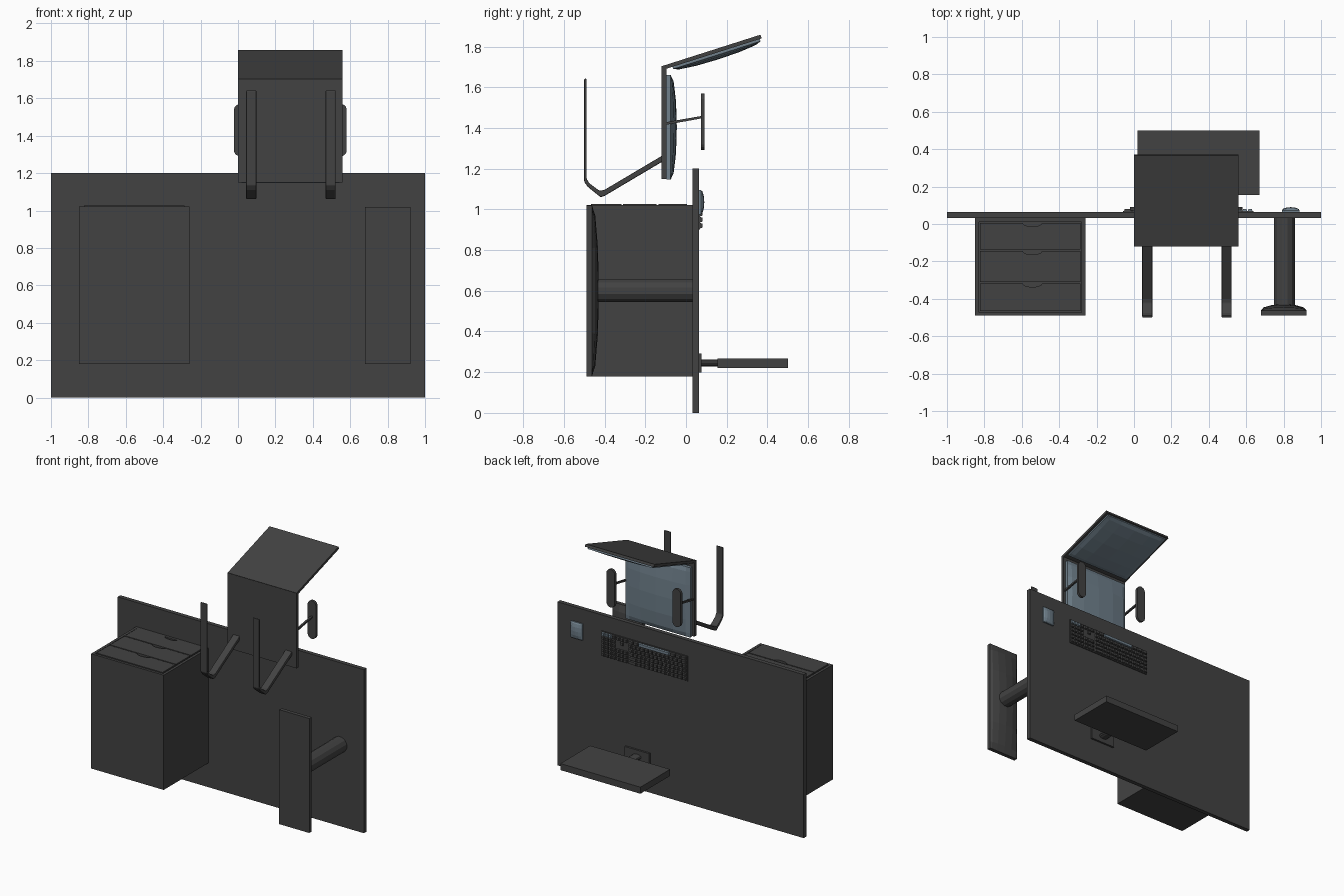
import bpy, bmesh, math
from mathutils import Vector

if "Cube" in bpy.data.objects:
    bpy.data.objects.remove(bpy.data.objects["Cube"])


def material(name, rgb):
    m = bpy.data.materials.new(name)
    m.diffuse_color = (*rgb, 1)
    m.use_nodes = True
    m.node_tree.nodes["Principled BSDF"].inputs["Base Color"].default_value = m.diffuse_color
    return m


DARK = material("charcoal", (0.055, 0.055, 0.055))
BLUE = material("blue grey", (0.16, 0.215, 0.26))


def finish(name, bm, *mats):
    bmesh.ops.recalc_face_normals(bm, faces=bm.faces)
    me = bpy.data.meshes.new(name)
    bm.to_mesh(me)
    bm.free()
    for m in mats:
        me.materials.append(m)
    ob = bpy.data.objects.new(name, me)
    bpy.context.collection.objects.link(ob)
    return ob


def add_box(bm, x, y, z, mat=0):
    vs = bmesh.ops.create_cube(bm, size=1)["verts"]
    for v in vs:
        v.co = [r[0] + (c + 0.5) * (r[1] - r[0]) for c, r in zip(v.co, (x, y, z))]
    for f in {f for v in vs for f in v.link_faces}:
        f.material_index = mat
    return vs


def box(name, x, y, z, mat=DARK):
    bm = bmesh.new()
    add_box(bm, x, y, z)
    return finish(name, bm, mat)


def prism(name, pts, axis, lo, hi, mat=DARK):
    """Extrude a 2D outline along x (points y,z), y (x,z) or z (x,y)."""
    def place(p, h):
        c = list(p)
        c.insert("xyz".index(axis), h)
        return c
    bm = bmesh.new()
    a = [bm.verts.new(place(p, lo)) for p in pts]
    b = [bm.verts.new(place(p, hi)) for p in pts]
    bm.faces.new(a)
    bm.faces.new(b)
    for i in range(len(pts)):
        j = (i + 1) % len(pts)
        bm.faces.new((a[i], a[j], b[j], b[i]))
    return finish(name, bm, mat)


def pillow(name, centre, u, v, n, base, bulge, mat):
    """Padded slab: half-size vectors u, v; rises along n, domed in flat facets."""
    c, u, v, n = map(Vector, (centre, u, v, n))
    steps = (-1, -0.88, -0.5, 0, 0.5, 0.88, 1)
    k = len(steps)
    bm = bmesh.new()
    g = []
    for s in steps:
        for t in steps:
            h = base + bulge * math.sqrt((1 - s * s) * (1 - t * t))
            g.append(bm.verts.new(c + u * s + v * t + n * h))
    for i in range(k - 1):
        for j in range(k - 1):
            bm.faces.new((g[i * k + j], g[i * k + j + 1], g[(i + 1) * k + j + 1], g[(i + 1) * k + j]))
    rim = [e for e in bm.edges if e.is_boundary]
    new = bmesh.ops.extrude_edge_only(bm, edges=rim)["geom"]
    for w in new:
        if isinstance(w, bmesh.types.BMVert):
            w.co -= n * base
    bmesh.ops.holes_fill(bm, edges=[e for e in bm.edges if e.is_boundary])
    return finish(name, bm, mat)


def circle(cx, cz, r, n):
    return [(cx + r * math.cos(math.tau * (i + .5) / n), cz + r * math.sin(math.tau * (i + .5) / n))
            for i in range(n)]


# Desk top (the desk lies on its long edge, its upper side facing +y)
box("desk_top", (-1, 1), (0.032, 0.063), (0, 1.2))

# Drawer cabinet: body, raised rim and three drawer fronts with finger notches
box("cabinet_body", (-0.85, -0.26), (-0.49, 0.032), (0.18, 1.005))
for n, x, y in (("left", (-0.85, -0.83), (-0.49, 0.032)), ("right", (-0.28, -0.26), (-0.49, 0.032)),
                ("bottom", (-0.83, -0.28), (-0.49, -0.472)), ("top", (-0.83, -0.28), (0.012, 0.032))):
    box("cabinet_rim_" + n, x, y, (1.005, 1.022))
for i, (y0, y1) in enumerate(((-0.466, -0.317), (-0.309, -0.144), (-0.136, 0.006))):
    notch = [(-0.543 + 0.052 * math.cos(a), y1 - 0.02 * math.sin(a))
             for a in [math.pi * k / 8 for k in range(9)]]
    prism(f"drawer_front_{i + 1}", [(-0.823, y0), (-0.287, y0), (-0.287, y1)] + notch + [(-0.823, y1)],
          "z", 1.005, 1.026)

# Desk leg: round column on a long domed foot
prism("desk_column", circle(0.805, 0.6, 0.058, 12), "y", -0.45, 0.032)
pillow("desk_foot", (0.8, -0.49, 0.6), (0.122, 0, 0), (0, 0, 0.42), (0, 1, 0), 0.028, 0.034, DARK)

# Chair shell: seat and leaning back
SX = (0.0, 0.56)
box("seat_shell", SX, (-0.12, -0.097), (1.15, 1.70))
prism("back_shell", [(-0.12, 1.703), (0.366, 1.858), (0.372, 1.84), (-0.115, 1.685)], "x", *SX)

# Cushions
pillow("seat_cushion", (0.28, -0.097, 1.403), (0.262, 0, 0), (0, 0, 0.256), (0, 1, 0), 0.022, 0.03, BLUE)
d = Vector((0, 0.487, 0.155)).normalized()
pillow("back_cushion", Vector((0.28, 0.148, 1.769)), (0.262, 0, 0), d * 0.225, (0, d.z, -d.y),
       0.012, 0.022, BLUE)

# Cantilever chair legs and armrests, one per side
for side, s in (("left", -1), ("right", 1)):
    x = 0.283 + s * 0.212
    leg = prism("chair_leg_" + side,
                [(-0.11, 1.268), (-0.40, 1.096), (-0.425, 1.091), (-0.475, 1.128), (-0.488, 1.15),
                 (-0.488, 1.642), (-0.5, 1.642), (-0.5, 1.135), (-0.482, 1.11),
                 (-0.42, 1.06), (-0.40, 1.066), (-0.11, 1.238)], "x", x - 0.027, x + 0.027)
    bev = leg.modifiers.new("rounded", "BEVEL")
    bev.width, bev.segments = 0.005, 2
    ax = 0.28 + s * 0.268
    prism("arm_strut_" + side, [(-0.1, 1.415), (0.078, 1.447), (0.078, 1.459), (-0.1, 1.428)],
          "x", ax - 0.007, ax + 0.007)
    pad = [(ax + 0.034 * math.cos(a), (1.536 if math.sin(a) > 0 else 1.324) + 0.034 * math.sin(a))
           for a in [math.tau * (k + .5) / 16 for k in range(16)]]
    prism("arm_pad_" + side, pad, "y", 0.073, 0.092)

# Monitor on a short post and square base
box("monitor", (0.02, 0.67), (0.155, 0.5), (0.22, 0.268))
box("monitor_base", (0.245, 0.445), (0.063, 0.077), (0.198, 0.292))
post = [(0.345 + 0.035 * math.cos(a), 0.245 + 0.018 * math.sin(a))
        for a in [math.tau * k / 12 for k in range(12)]]
prism("monitor_post", post, "y", 0.077, 0.16)

# Keyboard: tray with tapered keys in three blocks, a few in blue
box("keyboard_tray", (-0.06, 0.64), (0.063, 0.07), (0.9, 1.085))
bm = bmesh.new()


def key(x0, x1, row, mat=0):
    z0 = 0.905 + row * 0.0295
    vs = add_box(bm, (x0 + .002, x1 - .002), (0.07, 0.081), (z0 + .002, z0 + .0275), mat)
    for v in vs:
        if v.co.y > 0.075:
            v.co.x += 0.003 if v.co.x < (x0 + x1) / 2 else -0.003
            v.co.z += 0.003 if v.co.z < z0 + 0.015 else -0.003


P = 0.0335
for row in range(6):
    off = (0, 0, 0.4, 0.6, 0.8, 0)[row] * P
    if row < 5:
        if off:
            key(-0.055, -0.055 + P * 0.4 + off, row)
            off += P * 0.4
        for c in range(12):
            key(-0.055 + off + c * P, -0.055 + off + (c + 1) * P, row)
        key(-0.055 + off + 12 * P, 0.395 + 0.02, row) if off < 1.4 * P else None
    else:
        for a, b in ((-0.055, -0.01), (-0.01, 0.035), (0.035, 0.08), (0.335, 0.375), (0.375, 0.415)):
            key(a, b, row)
        key(0.08, 0.335, row, 1)          # space bar
    for c in range(3):                    # navigation and arrow keys
        if row < 3 or row == 5 or (row == 4 and c == 1):
            key(0.425 + c * 0.03, 0.455 + c * 0.03, row)
    for c in range(4):                    # number pad
        key(0.521 + c * 0.0285, 0.5495 + c * 0.0285, row, int(row == 5 and c > 0))
finish("keyboard_keys", bm, DARK, BLUE)

# Mouse with two buttons
pillow("mouse", (0.838, 0.063, 1.035), (0.047, 0, 0), (0, 0, 0.06), (0, 1, 0), 0.01, 0.017, BLUE)
